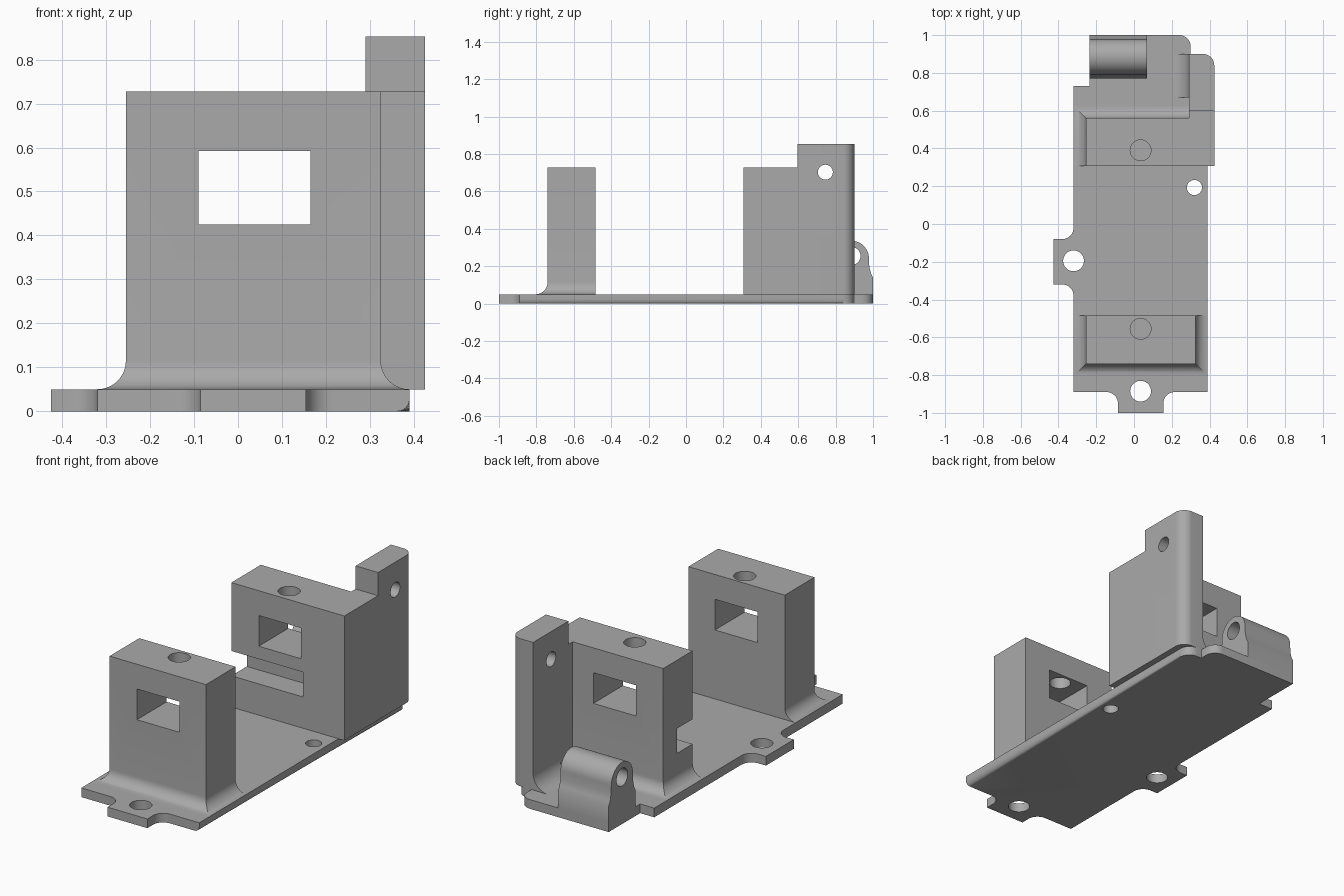
import bpy, bmesh
from math import sin, cos, radians

cube = bpy.data.objects.get("Cube")
if cube:
    bpy.data.objects.remove(cube)

grey = bpy.data.materials.new("mid_grey")
grey.use_nodes = True
COLOUR = (0.4, 0.4, 0.4, 1)
grey.diffuse_color = COLOUR
grey.node_tree.nodes["Principled BSDF"].inputs["Base Color"].default_value = COLOUR


def finish(name, bm):
    bmesh.ops.recalc_face_normals(bm, faces=bm.faces)
    mesh = bpy.data.meshes.new(name)
    bm.to_mesh(mesh)
    bm.free()
    obj = bpy.data.objects.new(name, mesh)
    bpy.context.collection.objects.link(obj)
    mesh.materials.append(grey)
    return obj


def loft(rings):
    """Join equal-length rings of points and cap both ends."""
    bm = bmesh.new()
    loops = [[bm.verts.new(p) for p in ring] for ring in rings]
    for a, b in zip(loops, loops[1:]):
        for i in range(len(a)):
            j = (i + 1) % len(a)
            bm.faces.new((a[i], a[j], b[j], b[i]))
    bm.faces.new(loops[0])
    bm.faces.new(loops[-1])
    return bm


def prism(pts, axis, lo, hi):
    """Extrude a 2D outline along x (y,z points), y (x,z) or z (x,y)."""
    place = {"x": lambda p, d: (d, p[0], p[1]),
             "y": lambda p, d: (p[0], d, p[1]),
             "z": lambda p, d: (p[0], p[1], d)}[axis]
    return loft([[place(p, d) for p in pts] for d in (lo, hi)])


def arc(cx, cy, r, start, end, n=10):
    angles = [radians(start + (end - start) * i / n) for i in range(n + 1)]
    return [(cx + r * cos(a), cy + r * sin(a)) for a in angles]


def rect(x0, x1, y0, y1):
    return [(x0, y0), (x1, y0), (x1, y1), (x0, y1)]


def cut(obj, bm):
    """Subtract a cutter from a part and apply it."""
    tool = finish("cutter", bm)
    tool.hide_render = True
    mod = obj.modifiers.new("cut", "BOOLEAN")
    mod.operation, mod.solver, mod.object = "DIFFERENCE", "EXACT", tool
    bpy.context.view_layer.objects.active = obj
    bpy.ops.object.modifier_apply(modifier=mod.name)
    bpy.data.objects.remove(tool)


def drill(obj, axis, u, v, r, lo, hi):
    cut(obj, prism(arc(u, v, r, 0, 352.5, 47), axis, lo, hi))


T = 0.05        # base thickness
FLARE = 0.065   # foot fillet of the posts

# Base plate with mounting tabs and a rounded lower right edge
outline = ([(-0.32, -0.89)] + arc(-0.145, -0.95, 0.06, 90, 0)
           + [(-0.085, -1), (0.155, -1)] + arc(0.215, -0.95, 0.06, 180, 90)
           + [(0.39, -0.89)] + arc(0.33, 0.84, 0.06, 0, 90)
           + [(0.30, 0.90)] + arc(0.24, 0.94, 0.06, 0, 90)
           + [(-0.235, 1), (-0.235, 0.73), (-0.32, 0.73)]
           + arc(-0.38, -0.02, 0.06, 0, -90)
           + [(-0.425, -0.08), (-0.425, -0.32)]
           + arc(-0.38, -0.38, 0.06, 90, 0))
bm = prism(outline, "z", 0, T)
edges = [e for e in bm.edges
         if all(v.co.x > 0.389 and v.co.z < 0.01 for v in e.verts)]
bmesh.ops.bevel(bm, geom=edges, offset=0.027, segments=6, profile=0.5,
                affect="EDGES")
base = finish("base_plate", bm)
for x, y, r in ((0.035, -0.885, 0.055), (-0.32, -0.195, 0.055), (0.32, 0.193, 0.04)):
    drill(base, "z", x, y, r, -0.1, 0.2)


def post(name, x0, x1, y0, y1, flares, hole_y):
    """Upright block whose foot flares out on the chosen sides."""
    left, right, front, back = flares
    rings = []
    for i in range(11):
        t = radians(9 * i)
        o, z = FLARE * (1 - sin(t)), T + FLARE * (1 - cos(t))
        rings.append([(x, y, z) for x, y in rect(
            x0 - o * left, x1 + o * right, y0 - o * front, y1 + o * back)])
    rings.append([(x, y, 0.727) for x, y in rect(x0, x1, y0, y1)])
    obj = finish(name, loft(rings))
    cut(obj, prism(rect(-0.09, 0.165, 0.425, 0.592), "y", y0 - 0.2, y1 + 0.2))
    drill(obj, "z", 0.035, hole_y, 0.055, 0.5, 0.9)
    return obj


front_post = post("front_post", -0.255, 0.325, -0.74, -0.485, (1, 1, 1, 0), -0.555)
rear_post = post("rear_post", -0.255, 0.425, 0.307, 0.56, (1, 0, 0, 1), 0.39)
# Side slot in the rear post
cut(rear_post, prism(rect(-0.5, 0.175, 0.2, 0.44), "z", 0.22, 0.355))

# Tall side wall with a rounded corner, a stepped top and a cross hole
wall_outline = [(0.29, 0.56), (0.425, 0.56)] + arc(0.365, 0.84, 0.06, 0, 90) + [(0.29, 0.90)]
wall = finish("side_wall", prism(wall_outline, "z", T, 0.853))
cut(wall, prism(rect(0.2, 0.5, 0.5, 0.597), "z", 0.727, 1))
drill(wall, "x", 0.745, 0.703, 0.04, 0.1, 0.6)

# Curved gusset at the foot of the wall
gusset_outline = arc(0.20, T + 0.09, 0.09, 270, 360) + [(0.30, T + 0.09), (0.30, T)]
gusset = finish("wall_gusset", prism(gusset_outline, "y", 0.67, 0.90))

# Hinge barrel on a flared foot
CY, CZ = 0.885, 0.243
hinge_outline = ([(0.77, T), (0.77, 0.14), (0.782, 0.165), (0.79, 0.20)]
                 + arc(CY, CZ, 0.093, 180, 0, 28)
                 + [(0.98, 0.20), (0.988, 0.165), (1, 0.14), (1, T)])
hinge = finish("hinge_barrel", prism(hinge_outline, "x", -0.235, 0.07))
drill(hinge, "x", CY, 0.255, 0.048, -0.5, 0.5)

# Smooth curved faces while keeping edges crisp
bpy.ops.object.select_all(action="DESELECT")
for part in (base, front_post, rear_post, wall, gusset, hinge):
    part.select_set(True)
bpy.context.view_layer.objects.active = base
bpy.ops.object.shade_smooth_by_angle(angle=radians(30))
